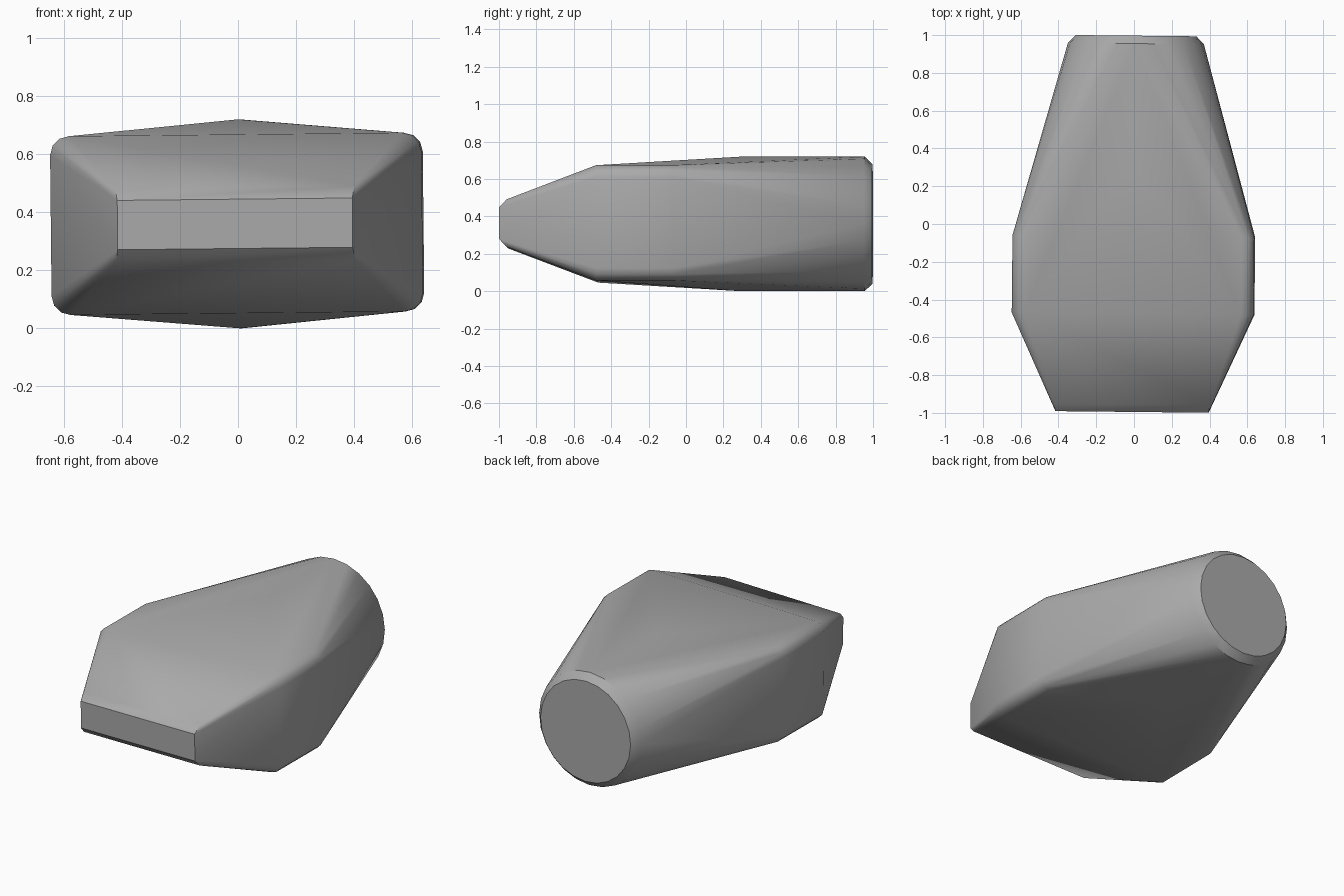
import bpy
import bmesh
from math import sin, cos, pi, radians
from mathutils import Euler, Vector

cube = bpy.data.objects.get("Cube")
if cube:
    bpy.data.objects.remove(cube, do_unlink=True)

MID_Z = 0.36

grey = bpy.data.materials.new("plain grey")
grey.use_nodes = True
colour = (0.4, 0.4, 0.4, 1)
grey.diffuse_color = colour
grey.node_tree.nodes["Principled BSDF"].inputs["Base Color"].default_value = colour


def ring(y, radius, sides=24):
    """Round section facing along y."""
    return [(radius * sin(2 * pi * i / sides), y, radius * cos(2 * pi * i / sides))
            for i in range(sides)]


def rounded_rect(y, half_w, half_h, r, steps=3):
    """Rectangular section with rounded corners."""
    pts = []
    for sx in (-1, 1):
        for sz in (-1, 1):
            for i in range(steps + 1):
                a = pi / 2 * i / steps
                pts.append((sx * (half_w - r + r * cos(a)), y,
                            sz * (half_h - r + r * sin(a))))
    return pts


def rect(y, half_w, half_h):
    """Sharp rectangular section."""
    return [(sx * half_w, y, sz * half_h) for sx in (-1, 1) for sz in (-1, 1)]


# Sections from the wedge nose, through the wide middle, to the round tail
points = rect(-0.995, 0.405, 0.085) + rect(-0.955, 0.412, 0.127)
points += rounded_rect(-0.475, 0.64, 0.308, 0.065)
points += rounded_rect(-0.065, 0.64, 0.308, 0.065)
points += ring(0.3, 0.36) + ring(0.955, 0.36) + ring(0.997, 0.32)

# One tight skin round all the sections
bm = bmesh.new()
tilt = Euler((0, radians(-0.6), radians(-0.6))).to_matrix()
for p in points:
    bm.verts.new(tilt @ Vector(p) + Vector((0, 0, MID_Z)))
hull = bmesh.ops.convex_hull(bm, input=bm.verts)
spare = {v for v in hull["geom_interior"] + hull["geom_unused"]
         if isinstance(v, bmesh.types.BMVert)}
bmesh.ops.delete(bm, geom=list(spare), context="VERTS")
bmesh.ops.dissolve_limit(bm, angle_limit=radians(0.5), verts=bm.verts, edges=bm.edges)
bmesh.ops.recalc_face_normals(bm, faces=bm.faces)

mesh = bpy.data.meshes.new("tapered_body")
bm.to_mesh(mesh)
bm.free()
mesh.materials.append(grey)
body = bpy.data.objects.new("tapered_body", mesh)
bpy.context.collection.objects.link(body)

# Smooth sides with crisp nose and tail edges
bpy.ops.object.select_all(action="DESELECT")
body.select_set(True)
bpy.context.view_layer.objects.active = body
bpy.ops.object.shade_smooth_by_angle(angle=radians(30))
